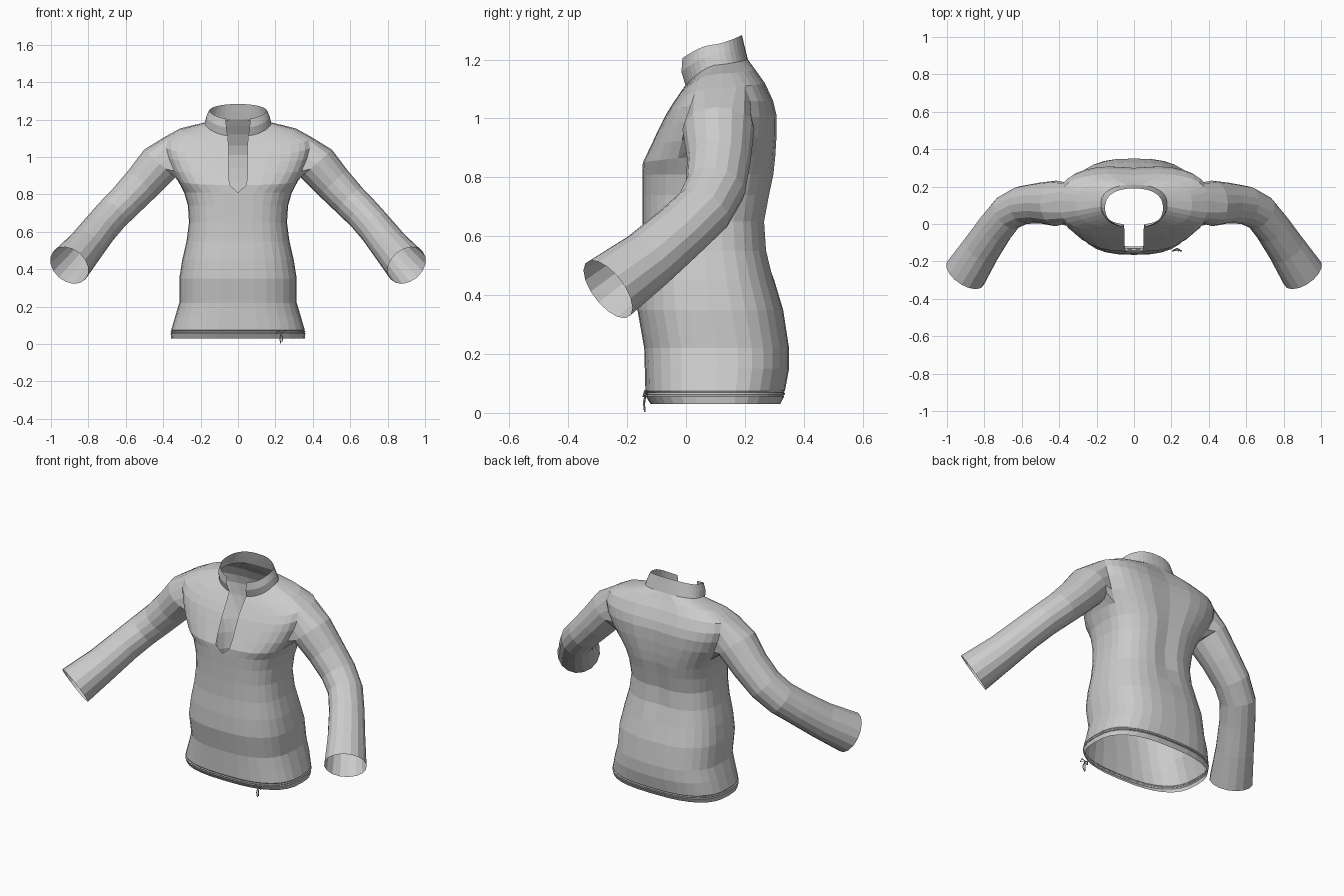
import bpy, bmesh
from math import sin, cos, pi, radians
from mathutils import Vector

if "Cube" in bpy.data.objects:
    bpy.data.objects.remove(bpy.data.objects["Cube"])

N = 16      # columns per half ring, front centre to back centre


def ring(zf, zs, zb, w, yf, yb, slit=0.0, P=0.75, spine=0.0):
    """Half ring with front, side and back heights; slit leaves a gap in front."""
    c, d = (yf + yb) / 2, (yb - yf) / 2
    s0 = (slit / w) ** (1 / P)
    a0 = 0.0
    while sin(a0) < s0:
        a0 += 0.0005
    pts = []
    for i in range(N + 1):
        a = a0 + (pi - a0) * i / N
        co = cos(a)
        x = w * max(sin(a), 0) ** P if i < N else 0.0
        if i == 0:
            x = slit
        y = c - d * abs(co) ** P * (1 if co > 0 else -1)
        if i == N:
            y -= spine
        z = zs + ((zf if co > 0 else zb) - zs) * abs(co) ** 1.3
        pts.append(Vector((x, y, z)))
    return pts


def loft(bm, rows, skip=lambda r, c: False):
    vs = [[bm.verts.new(p) for p in row] for row in rows]
    for r in range(len(vs) - 1):
        for c in range(len(vs[r]) - 1):
            if not skip(r, c):
                bm.faces.new((vs[r][c], vs[r][c + 1], vs[r + 1][c + 1], vs[r + 1][c]))
    return vs


def mirrored(name, bm):
    me = bpy.data.meshes.new(name)
    bm.to_mesh(me)
    bm.free()
    ob = bpy.data.objects.new(name, me)
    bpy.context.collection.objects.link(ob)
    m = ob.modifiers.new("mirror", 'MIRROR')
    m.merge_threshold = 0.001
    return ob


def cord(name, pts, radius, cyclic=False):
    cu = bpy.data.curves.new(name, 'CURVE')
    cu.dimensions = '3D'
    cu.bevel_depth, cu.bevel_resolution = radius, 1
    sp = cu.splines.new('POLY')
    sp.points.add(len(pts) - 1)
    for p, q in zip(sp.points, pts):
        p.co = (*q, 1)
    sp.use_cyclic_u = cyclic
    ob = bpy.data.objects.new(name, cu)
    bpy.context.collection.objects.link(ob)


# Lower body: height, half width, front y, back y
lower = [(.03, .357, -.12, .32), (.055, .36, -.136, .333), (.065, .352, -.13, .328),
         (.075, .357, -.138, .336), (.15, .335, -.14, .35), (.22, .314, -.142, .35),
         (.35, .314, -.165, .33), (.45, .298, -.16, .30), (.55, .275, -.15, .275),
         (.65, .262, -.147, .268), (.74, .268, -.147, .285), (.81, .288, -.148, .30)]
rows = [ring(z, z, z, w, f, b, spine=.012 if z > .5 else 0) for z, w, f, b in lower]

# Chest and yoke, open along the neck slit
A = len(rows)
neck = (1.11, 1.182, 1.2, .178, -.005, .21, .055, .85)
for r in [(.85, .87, .87, .32, -.147, .306, .045, .7), (.91, .93, .94, .355, -.118, .31, .05, .64),
          (.97, 1.0, 1.01, .385, -.09, .31, .05, .62), (1.01, 1.06, 1.06, .40, -.07, .298, .05, .62),
          (1.05, 1.105, 1.12, .395, -.045, .27, .05, .64), (1.08, 1.152, 1.165, .31, -.025, .238, .052, .7),
          neck]:
    rows.append(ring(*r, spine=.01 if r != neck else 0))

bm = bmesh.new()
vs = loft(bm, rows, lambda r, c: A <= r < A + 4 and 6 <= c < 10)

# Sleeve grown from the armhole loop: centre, front-back radius, up-down radius
loop = ([vs[A][c] for c in range(6, 10)] + [vs[r][10] for r in range(A, A + 4)] +
        [vs[A + 4][c] for c in range(10, 6, -1)] + [vs[r][6] for r in range(A + 4, A, -1)])
path = [((.418, .11, .965), .122, .112), ((.51, .112, .86), .108, .102), ((.60, .10, .765), .103, .095),
        ((.675, .06, .69), .10, .093), ((.74, -.02, .615), .10, .094), ((.815, -.13, .52), .106, .10),
        ((.902, -.265, .42), .119, .114)]
cs = [Vector(p[0]) for p in path]
for k, (c, rv, ru) in enumerate(path):
    t = (cs[min(k + 1, len(cs) - 1)] - cs[max(k - 1, 0)]).normalized()
    v = Vector((0, -1, 0))
    v = (v - t * v.dot(t)).normalized()
    u = v.cross(t)
    new = []
    for j in range(16):
        a = radians(-45 - 22.5 * j)
        new.append(bm.verts.new(cs[k] + v * rv * cos(a) + u * ru * sin(a)))
    for j in range(16):
        n = (j + 1) % 16
        bm.faces.new((loop[j], loop[n], new[n], new[j]))
    loop = new
bmesh.ops.recalc_face_normals(bm, faces=bm.faces)
mirrored("shirt_body_and_sleeves", bm)

# Standing collar, starting on the neck edge
bm = bmesh.new()
loft(bm, [ring(*neck),
          ring(1.155, 1.215, 1.24, .170, -.02, .20, .062, .85),
          ring(1.20, 1.25, 1.283, .155, -.018, .19, .065, .85)])
mirrored("collar", bm)

# Drawstring round the hem, with its bow
half = ring(.065, .065, .065, .355, -.134, .332)
cord("hem_cord", half + [Vector((-p.x, p.y, p.z)) for p in half[-2:0:-1]], .005, True)
k = Vector((.23, -.13, .06))
for name, offs in {
    "bow_left": [(0, 0, 0), (-.02, -.01, .012), (-.025, -.015, -.005), (0, -.008, 0), (-.006, -.012, -.03), (-.002, -.01, -.057)],
    "bow_right": [(0, 0, 0), (.018, -.01, .016), (.024, -.015, -.004), (0, -.008, 0), (.008, -.014, -.025), (.005, -.01, -.05)],
}.items():
    cord(name, [k + Vector(o) for o in offs], .003)
